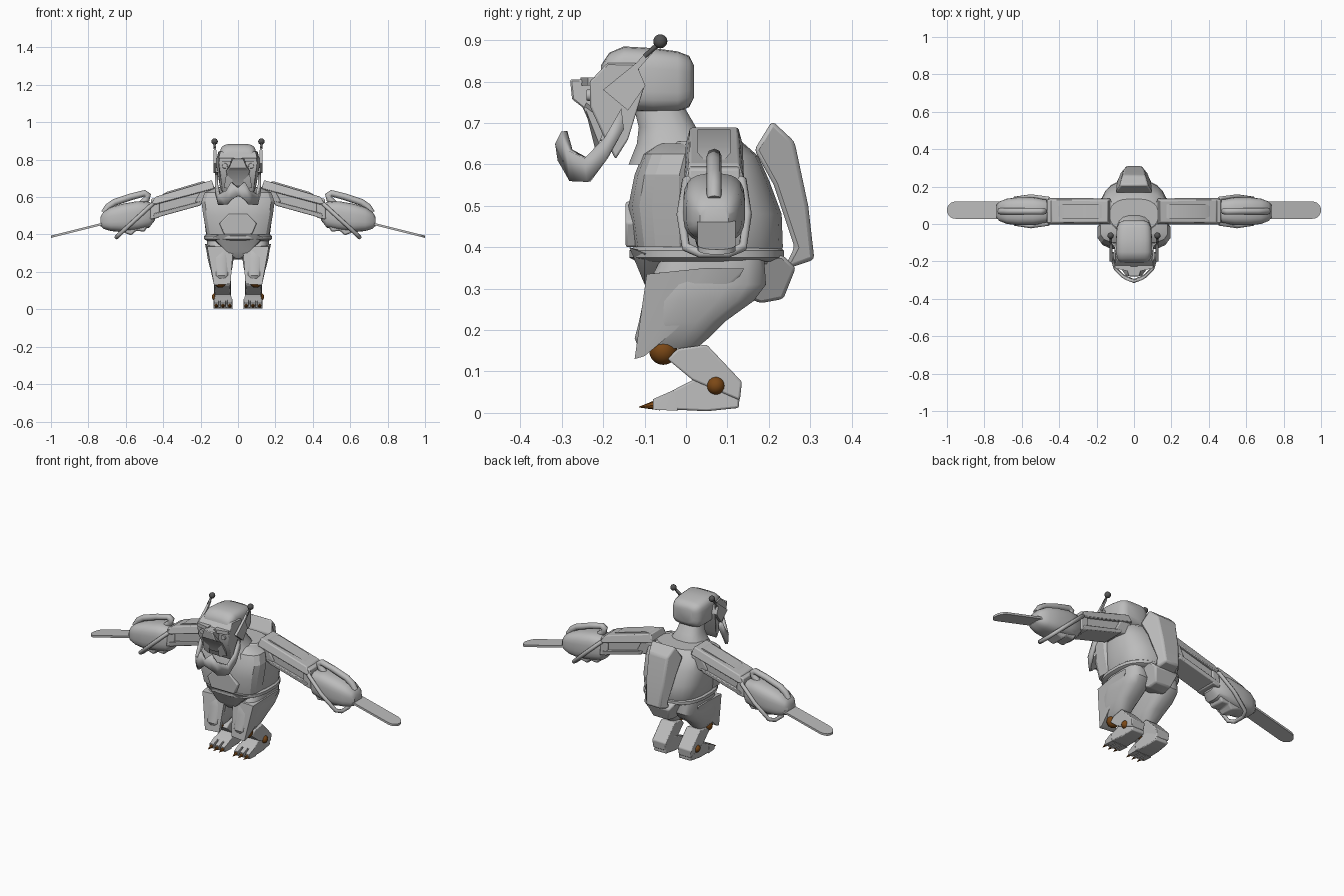
import bpy, bmesh, math
from mathutils import Vector

if "Cube" in bpy.data.objects:
    bpy.data.objects.remove(bpy.data.objects["Cube"])


def material(name, rgb):
    m = bpy.data.materials.new(name)
    m.diffuse_color = (*rgb, 1)
    m.use_nodes = True
    m.node_tree.nodes["Principled BSDF"].inputs["Base Color"].default_value = m.diffuse_color
    return m


GREY = material("light_grey", (0.5, 0.5, 0.5))
DARK = material("dark_grey", (0.09, 0.09, 0.09))
BROWN = material("brown", (0.2, 0.065, 0.008))


def finish(name, bm, mat=GREY, mirror=False, bevel=0, angle=35):
    bmesh.ops.recalc_face_normals(bm, faces=bm.faces)
    me = bpy.data.meshes.new(name)
    bm.to_mesh(me)
    bm.free()
    me.materials.append(mat)
    ob = bpy.data.objects.new(name, me)
    bpy.context.collection.objects.link(ob)
    bpy.ops.object.select_all(action='DESELECT')
    ob.select_set(True)
    bpy.context.view_layer.objects.active = ob
    bpy.ops.object.shade_smooth_by_angle(angle=math.radians(angle))
    if bevel:
        b = ob.modifiers.new("bevel", 'BEVEL')
        b.width, b.segments = bevel, 2
    if mirror:
        ob.modifiers.new("mirror", 'MIRROR')
    return ob


def loft(name, axis, rows, power=2.6, n=24, **kw):
    """Rows are (position, centre u, centre v, radius u, radius v)."""
    bm, rings = bmesh.new(), []
    for p, cu, cv, ru, rv in rows:
        ring = []
        for i in range(n):
            a = math.tau * (i + 0.5) / n
            c, s = math.cos(a), math.sin(a)
            u = cu + ru * math.copysign(abs(c) ** (2 / power), c)
            v = cv + rv * math.copysign(abs(s) ** (2 / power), s)
            ring.append(bm.verts.new({'x': (p, u, v), 'y': (u, p, v), 'z': (u, v, p)}[axis]))
        rings.append(ring)
    for a, b in zip(rings, rings[1:]):
        for i in range(n):
            bm.faces.new((a[i], a[(i + 1) % n], b[(i + 1) % n], b[i]))
    bm.faces.new(rings[0])
    bm.faces.new(rings[-1])
    return finish(name, bm, **kw)


def prism(name, axis, pts, centre=0, **kw):
    """Outline points (a, b, half width), extruded both ways along x or y."""
    bm, sides = bmesh.new(), []
    for s in (-1, 1):
        sides.append([bm.verts.new((centre + s * h, a, b) if axis == 'x' else (a, centre + s * h, b))
                      for a, b, h in pts])
    l, r = sides
    for i in range(len(pts)):
        j = (i + 1) % len(pts)
        bm.faces.new((l[i], l[j], r[j], r[i]))
    bm.faces.new(l)
    bm.faces.new(r)
    return finish(name, bm, **kw)


def hull(name, pts, **kw):
    bm = bmesh.new()
    for p in pts:
        bm.verts.new(p)
    out = bmesh.ops.convex_hull(bm, input=bm.verts)
    junk = {v for v in out["geom_interior"] if isinstance(v, bmesh.types.BMVert)}
    bmesh.ops.delete(bm, geom=list(junk), context='VERTS')
    bmesh.ops.dissolve_limit(bm, angle_limit=0.02, verts=bm.verts, edges=bm.edges)
    return finish(name, bm, **kw)


def ball(name, pos, r, mat):
    bm = bmesh.new()
    bmesh.ops.create_uvsphere(bm, u_segments=16, v_segments=10, radius=r)
    bmesh.ops.translate(bm, verts=bm.verts, vec=pos)
    return finish(name, bm, mat, mirror=True)


def rod(name, a, b, r1, r2, mat=GREY, n=12):
    a, b = Vector(a), Vector(b)
    bm = bmesh.new()
    bmesh.ops.create_cone(bm, cap_ends=True, segments=n, radius1=r1, radius2=r2, depth=(b - a).length)
    bm.transform((b - a).to_track_quat('Z', 'Y').to_matrix().to_4x4())
    bmesh.ops.translate(bm, verts=bm.verts, vec=(a + b) / 2)
    return finish(name, bm, mat, mirror=True)


def tube(name, pts, r, closed=False):
    for side, s in (("right", 1), ("left", -1)):
        cu = bpy.data.curves.new(name, 'CURVE')
        cu.dimensions, cu.bevel_depth, cu.bevel_resolution, cu.use_fill_caps = '3D', r, 2, True
        sp = cu.splines.new('POLY')
        sp.points.add(len(pts) - 1)
        for q, (x, y, z) in zip(sp.points, pts):
            q.co = (s * x, y, z, 1)
        sp.use_cyclic_u = closed
        cu.materials.append(GREY)
        bpy.context.collection.objects.link(bpy.data.objects.new(f"{name}_{side}", cu))


# Torso, breastplate, belt and neck
loft("torso", 'z', [(.36, 0, .06, .15, .155), (.40, 0, .06, .172, .175), (.48, 0, .06, .182, .172),
                    (.56, 0, .05, .188, .152), (.62, 0, .05, .178, .125), (.655, 0, .05, .13, .085)])
loft("breastplate", 'z', [(.40, 0, -.045, .168, .08), (.50, 0, -.05, .188, .09), (.575, 0, -.045, .198, .08),
                          (.625, 0, -.03, .18, .075), (.65, 0, -.01, .12, .06)], power=3.2, n=16, angle=25)
hull("belly_plate", [(s * x, y, z) for s in (1, -1) for x, z in ((.05, .51), (.10, .46), (.075, .40))
                     for y in (-.11, -.146)], bevel=.006)
loft("belt", 'z', [(.365, 0, .05, .165, .17), (.375, 0, .05, .182, .188), (.392, 0, .05, .182, .188),
                   (.40, 0, .05, .172, .178)])
hull("front_skirt", [(s * x, y, z) for s in (1, -1) for x, y, z in
                     ((.135, -.10, .385), (.10, -.137, .40), (.06, -.10, .31), (.012, -.07, .272),
                      (.13, 0, .36), (.015, 0, .29))])
prism("rump", 'x', [(.08, .38, .13), (.235, .38, .09), (.265, .35, .075), (.235, .275, .05),
                    (.18, .265, .05), (.09, .30, .09)], bevel=.008)
loft("neck", 'z', [(.60, 0, -.04, .12, .10), (.65, 0, -.035, .095, .085), (.69, 0, -.045, .07, .07),
                   (.75, 0, -.07, .06, .06)], n=16)

# Backpack
prism("backpack", 'x', [(.165, .635, .10), (.208, .705, .075), (.262, .655, .062), (.295, .50, .055),
                        (.31, .37, .045), (.235, .345, .06), (.262, .40, .07), (.212, .55, .09)],
      bevel=.01)

# Head: skull, mask, snout, brow, eyes
loft("skull", 'y', [(.019, 0, .80, .055, .04), (.008, 0, .80, .08, .062), (-.02, 0, .80, .093, .073),
                    (-.08, 0, .803, .097, .078), (-.15, 0, .808, .097, .077), (-.185, 0, .805, .092, .065),
                    (-.205, 0, .80, .08, .04)], power=4, angle=50)
prism("face_mask", 'x', [(-.19, .845, .092), (-.232, .80, .108), (-.232, .74, .098), (-.20, .67, .088),
                         (-.17, .612, .08), (-.14, .66, .10), (-.10, .79, .122), (-.12, .845, .105)], bevel=.005)
prism("snout", 'x', [(-.20, .805, .05), (-.28, .805, .026), (-.275, .757, .045), (-.25, .738, .06),
                     (-.215, .66, .04), (-.17, .64, .04)], bevel=.004)
hull("brow", [(x, y, z) for x, y in ((.105, -.20), (.10, -.237), (.02, -.255), (.02, -.20))
              for z in (.79, .81)], mirror=True)
rod("eye", (.07, -.225, .767), (.07, -.24, .767), .016, .013)
hull("cheek_tusk", [(.03, -.24, .75), (.06, -.245, .74), (.03, -.22, .64), (.075, -.21, .65),
                    (.05, -.19, .70)], mirror=True)

# Ear blades and antennae
prism("ear_blade", 'x', [(-.20, .78, .008), (-.12, .845, .007), (-.085, .882, .005), (-.078, .872, .005),
                         (-.115, .83, .007), (-.098, .79, .009), (-.14, .73, .009)], centre=.123, mirror=True)
rod("antenna_stalk", (.125, -.10, .86), (.125, -.062, .895), .006, .006, DARK)
ball("antenna_tip", (.125, -.062, .897), .017, DARK)

# Lower jaw: a bent strip running round the chin
bm = bmesh.new()
cols = [(.114, -.15, .685, .735), (.114, -.19, .615, .665), (.10, -.235, .558, .615), (.06, -.275, .56, .635),
        (.035, -.288, .585, .68), (0, -.302, .61, .65)]
cols += [(-x, y, a, b) for x, y, a, b in cols[-2::-1]]
strip = [(bm.verts.new((x, y, a)), bm.verts.new((x, y - .006, b))) for x, y, a, b in cols]
for (a, b), (c, d) in zip(strip, strip[1:]):
    bm.faces.new((a, c, d, b))
jaw = finish("lower_jaw", bm)
solid = jaw.modifiers.new("thickness", 'SOLIDIFY')
solid.thickness, solid.offset = .016, 0

# Upper arms: top armour, recessed core, side frame
Y = .068
prism("arm_core", 'y', [(.12, .655, .055), (.44, .575, .055), (.45, .50, .055), (.20, .572, .055),
                        (.13, .58, .055)], centre=Y, mirror=True)
prism("arm_top_armour", 'y', [(.125, .645, .07), (.14, .69, .058), (.44, .602, .06), (.462, .565, .072),
                              (.44, .56, .072)], centre=Y, mirror=True, bevel=.005)
prism("arm_top_plate", 'y', [(.17, .68, .035), (.19, .684, .04), (.38, .628, .04), (.41, .61, .025),
                             (.38, .60, .04), (.19, .65, .04)], centre=Y, mirror=True)
prism("shoulder_block", 'y', [(.13, .64, .066), (.20, .63, .066), (.23, .575, .062), (.19, .56, .062),
                              (.13, .57, .062)], centre=Y, mirror=True, bevel=.006)
prism("arm_lower_rail", 'y', [(.19, .58, .068), (.45, .512, .068), (.455, .485, .066), (.20, .555, .064)],
      centre=Y, mirror=True, bevel=.004)
prism("elbow_cuff", 'y', [(.42, .60, .062), (.465, .59, .062), (.47, .48, .066), (.42, .49, .066)],
      centre=Y, mirror=True, bevel=.006)

# Saws: body, lower guard, handles, bar
loft("saw_body", 'x', [(.445, Y, .515, .045, .04), (.475, Y, .505, .065, .07), (.54, Y, .50, .075, .078),
                       (.62, Y, .488, .075, .076), (.68, Y, .482, .068, .064), (.72, Y, .475, .052, .045),
                       (.735, Y, .47, .035, .025)], power=3, mirror=True)
prism("saw_guard", 'y', [(.47, .47, .05), (.50, .415, .045), (.545, .42, .045), (.57, .395, .04),
                         (.61, .41, .045), (.68, .43, .045), (.66, .48, .05)], centre=Y, mirror=True, bevel=.008)
tube("saw_rear_handle", [(.715, Y, .515), (.695, Y, .548), (.66, Y, .572), (.57, Y, .602), (.50, Y, .62),
                         (.482, Y, .61), (.49, Y, .588), (.52, Y, .56)], .018)
tube("saw_wrap_handle", [(.46, .0, .56), (.55, -.012, .478), (.635, .0, .40), (.65, .035, .385),
                         (.65, .10, .385), (.635, .137, .40), (.55, .148, .478), (.46, .137, .56),
                         (.445, .10, .57), (.445, .035, .57)], .011, closed=True)
outline = [(.70, -1), (.70, 1)] + [(.955 + .045 * math.cos(a), math.sin(a))
                                   for a in (math.pi / 2 - math.pi * k / 12 for k in range(13))]
hull("saw_bar", [(x, .074 + .046 * v, .458 - .25 * (x - .72) + t) for x, v in outline for t in (-.006, .006)],
     mirror=True)

# Legs: thigh, thigh armour, knee, shin, foot, ankle, claws
loft("thigh", 'z', [(.375, .095, .065, .07, .125), (.31, .095, .05, .074, .145), (.27, .093, .03, .07, .135),
                    (.22, .09, -.01, .06, .105), (.18, .088, -.035, .048, .09), (.155, .086, -.045, .03, .07)],
     power=3, n=16, mirror=True)
hull("thigh_armour", [(.025, -.085, .335), (.04, -.12, .135), (.165, -.095, .335), (.128, -.124, .13),
                      (.176, .05, .35), (.176, .14, .348), (.13, -.10, .137), (.168, .13, .33),
                      (.04, -.10, .137), (.03, -.05, .34), (.12, .08, .34)], mirror=True)
ball("knee_joint", (.095, -.055, .15), .034, BROWN)
prism("shin", 'x', [(-.045, .13, .04), (-.02, .155, .042), (.05, .165, .045), (.135, .075, .045),
                    (.13, .03, .04), (.06, .06, .042), (.015, .08, .045)], centre=.083, mirror=True, bevel=.005)
prism("foot", 'x', [(-.03, .008, .052), (-.045, .048, .05), (.03, .086, .04), (.075, .092, .038),
                    (.13, .068, .036), (.128, .012, .04), (.05, .004, .046)], centre=.08, mirror=True, bevel=.005)
ball("ankle_joint", (.118, .072, .066), .022, BROWN)
for i, x in enumerate((.044, .08, .116)):
    hull(f"toe_{i}", [(x + s * w, y, z) for s in (1, -1) for w, y, z in
                      ((.015, -.08, .008), (.012, -.08, .033), (.016, -.02, .005), (.014, -.03, .055))],
         mirror=True)
    rod(f"claw_{i}", (x, -.065, .02), (x, -.113, .014), .014, .001, BROWN, 8)
